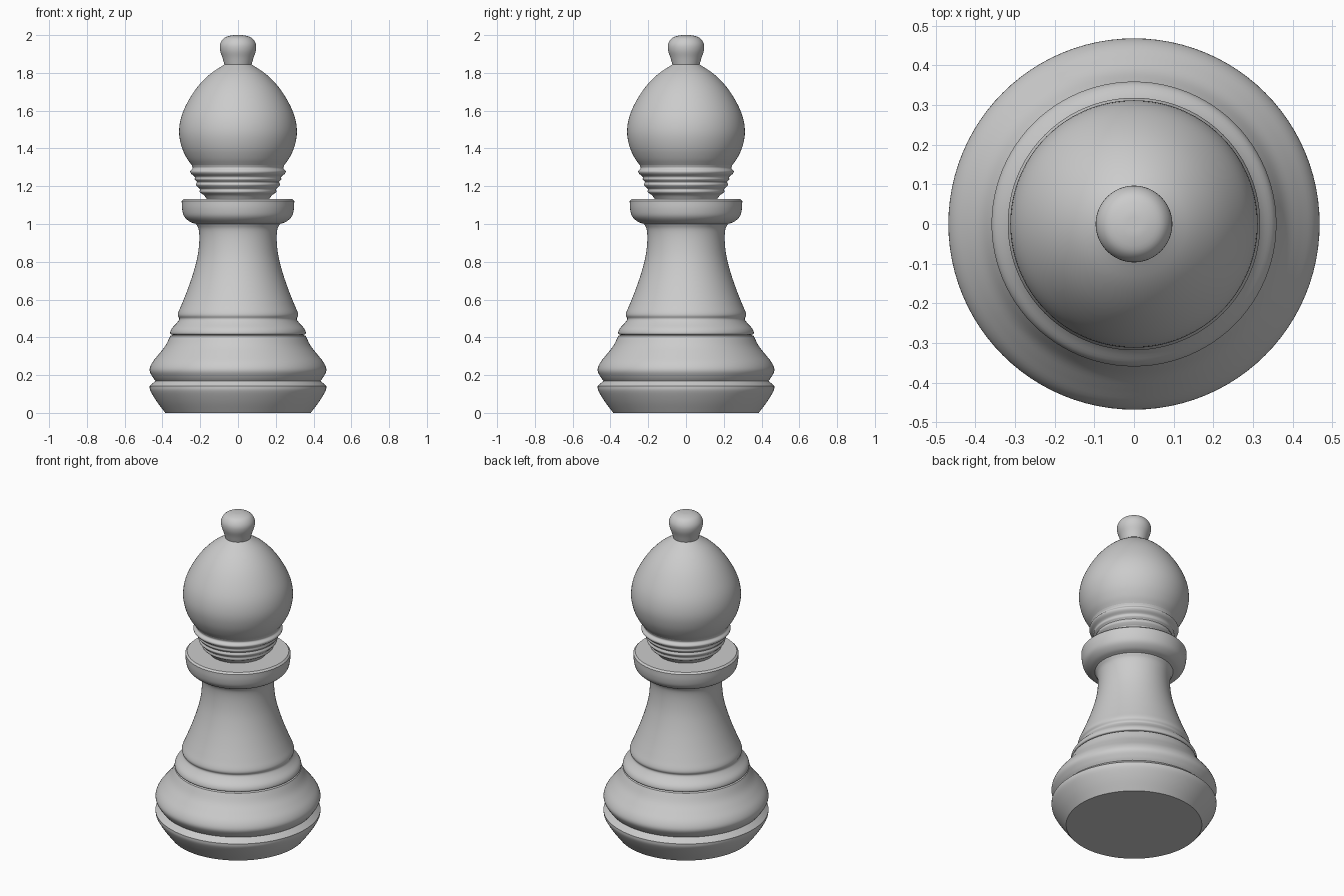
import bpy
import bmesh
import math
from mathutils import Matrix, Vector

if "Cube" in bpy.data.objects:
    bpy.data.objects.remove(bpy.data.objects["Cube"], do_unlink=True)

SEGMENTS = 96

grey = bpy.data.materials.new("plain_grey")
grey.use_nodes = True
COLOUR = (0.6, 0.6, 0.6, 1)
grey.diffuse_color = COLOUR
grey.node_tree.nodes["Principled BSDF"].inputs["Base Color"].default_value = COLOUR


def smooth_path(points, steps=4):
    """Rounded curve through (radius, height) points."""
    pts = [Vector(p) for p in points]
    if len(pts) < 3:
        return pts
    ext = [2 * pts[0] - pts[1]] + pts + [2 * pts[-1] - pts[-2]]
    path = [pts[0]]
    for a, b, c, d in zip(ext, ext[1:], ext[2:], ext[3:]):
        for i in range(1, steps + 1):
            t = i / steps
            path.append(b + (c - a) * t / 2 + (a - 2.5 * b + 2 * c - d / 2) * t * t
                        + (1.5 * (b - c) + (d - a) / 2) * t ** 3)
    return path


def turned_part(name, *sections):
    """Lathe a part; corners stay crisp where sections meet."""
    path = []
    for section in sections:
        for p in smooth_path(section):
            if not path or (p - path[-1]).length > 1e-5:
                path.append(p)
    bm = bmesh.new()
    verts = [bm.verts.new((max(p.x, 0), 0, p.y)) for p in path]
    edges = [bm.edges.new(pair) for pair in zip(verts, verts[1:])]
    bmesh.ops.spin(bm, geom=verts + edges, cent=(0, 0, 0), axis=(0, 0, 1),
                   angle=math.tau, steps=SEGMENTS)
    bmesh.ops.remove_doubles(bm, verts=bm.verts, dist=1e-5)
    bmesh.ops.recalc_face_normals(bm, faces=bm.faces)
    # An open shell must face away from the axis
    widest = max(bm.faces, key=lambda f: f.calc_center_median().xy.length)
    if widest.normal.xy.dot(widest.calc_center_median().xy) < 0:
        bmesh.ops.reverse_faces(bm, faces=bm.faces)
    mesh = bpy.data.meshes.new(name)
    bm.to_mesh(mesh)
    bm.free()
    mesh.materials.append(grey)
    obj = bpy.data.objects.new(name, mesh)
    bpy.context.collection.objects.link(obj)
    bpy.ops.object.select_all(action="DESELECT")
    obj.select_set(True)
    bpy.context.view_layer.objects.active = obj
    bpy.ops.object.shade_smooth_by_angle(angle=math.radians(35))
    return obj


# Foot with a slanted underside and a rounded upper rim
turned_part("foot",
            [(0, 0), (0.385, 0)],
            [(0.385, 0), (0.43, 0.06), (0.463, 0.115), (0.468, 0.142)],
            [(0.468, 0.142), (0.437, 0.17)])

# Broad rounded base above the groove
turned_part("base",
            [(0.437, 0.17), (0.452, 0.19), (0.468, 0.225), (0.455, 0.265),
             (0.42, 0.31), (0.385, 0.355), (0.358, 0.408)],
            [(0.358, 0.408), (0.346, 0.413)])

# Stepped ring and flaring stem
turned_part("stem",
            [(0.346, 0.413), (0.359, 0.42), (0.352, 0.445), (0.325, 0.475),
             (0.311, 0.497), (0.318, 0.515), (0.315, 0.535), (0.298, 0.575),
             (0.268, 0.65), (0.237, 0.74), (0.214, 0.83), (0.205, 0.91),
             (0.208, 0.97), (0.222, 1.0)])

# Flat topped collar
turned_part("collar",
            [(0.222, 1.0), (0.255, 1.012), (0.285, 1.04), (0.296, 1.08),
             (0.298, 1.122)],
            [(0.298, 1.122), (0.288, 1.132)],
            [(0.288, 1.132), (0.165, 1.132)])

# Ribbed neck
turned_part("neck_rings",
            [(0.165, 1.132), (0.18, 1.152), (0.202, 1.168), (0.202, 1.184),
             (0.212, 1.194), (0.223, 1.208), (0.218, 1.223), (0.229, 1.236),
             (0.229, 1.25), (0.248, 1.266), (0.253, 1.28), (0.24, 1.296),
             (0.245, 1.312)])

# Pointed round head
turned_part("head",
            [(0.245, 1.312), (0.272, 1.35), (0.299, 1.41), (0.312, 1.485),
             (0.301, 1.565), (0.267, 1.645), (0.215, 1.725), (0.15, 1.792),
             (0.072, 1.845)])

# Knob on top
turned_part("finial",
            [(0.072, 1.845), (0.082, 1.88), (0.095, 1.92), (0.094, 1.955),
             (0.073, 1.985), (0.035, 1.998), (0, 2.0)])
